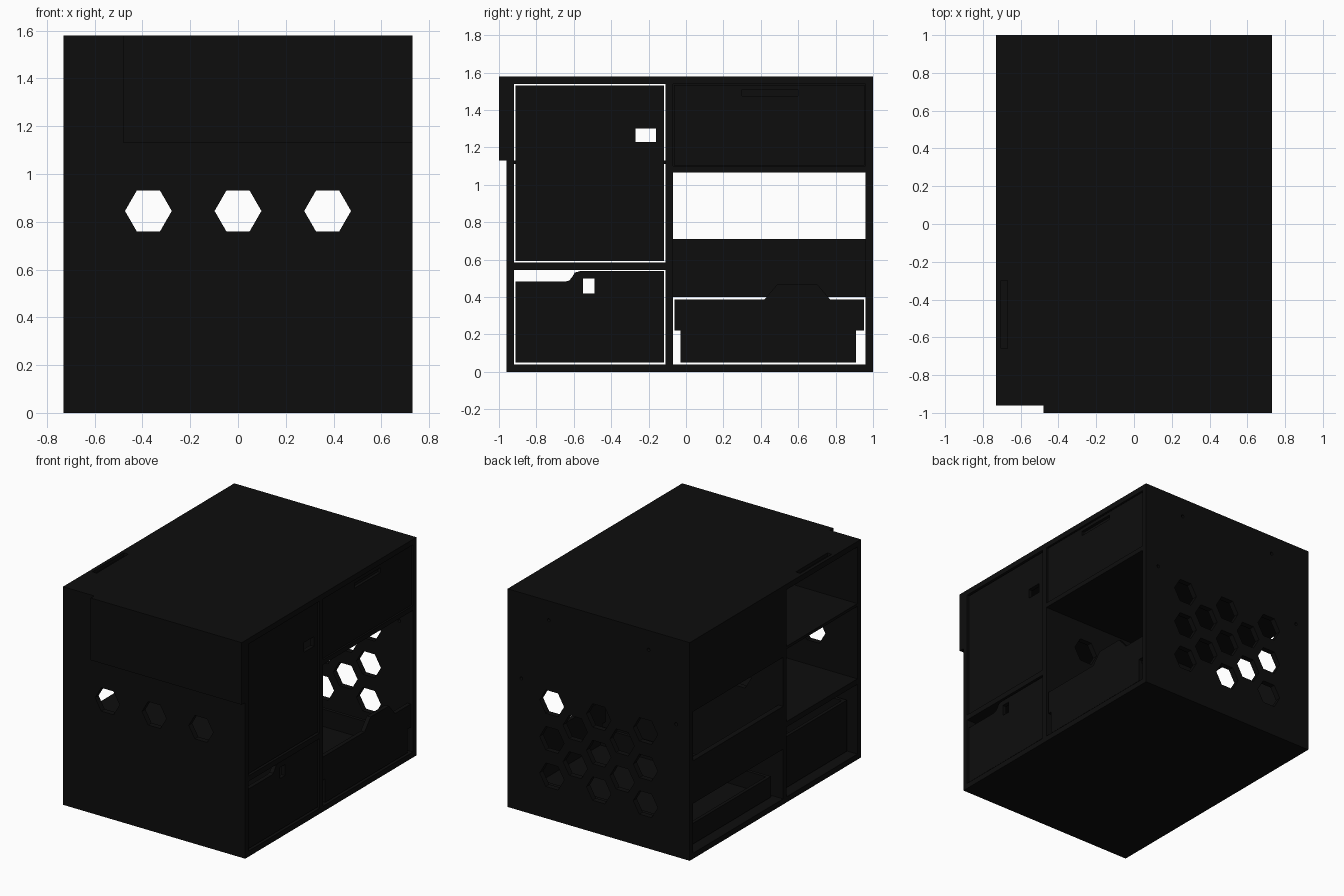
import bpy, bmesh, math
from mathutils import Vector

old = bpy.data.objects.get("Cube")
if old:
    bpy.data.objects.remove(old, do_unlink=True)

black = bpy.data.materials.new("matte black")
black.use_nodes = True
black.diffuse_color = (0.004, 0.004, 0.004, 1)
black.node_tree.nodes["Principled BSDF"].inputs["Base Color"].default_value = (0.004, 0.004, 0.004, 1)


def finish(name, bm):
    bmesh.ops.recalc_face_normals(bm, faces=bm.faces)
    mesh = bpy.data.meshes.new(name)
    bm.to_mesh(mesh)
    bm.free()
    mesh.materials.append(black)
    obj = bpy.data.objects.new(name, mesh)
    bpy.context.collection.objects.link(obj)
    return obj


def prism(bm, points, offset):
    face = bm.faces.new([bm.verts.new(p) for p in points])
    new = bmesh.ops.extrude_face_region(bm, geom=[face])["geom"]
    verts = [v for v in new if isinstance(v, bmesh.types.BMVert)]
    bmesh.ops.translate(bm, verts=verts, vec=Vector(offset))


def add_box(bm, x, y, z):
    prism(bm, [(x[0], y[0], z[0]), (x[1], y[0], z[0]), (x[1], y[1], z[0]), (x[0], y[1], z[0])],
          (0, 0, z[1] - z[0]))


def box(name, x, y, z):
    bm = bmesh.new()
    add_box(bm, x, y, z)
    return finish(name, bm)


def side_plate(name, profile, x0, x1):
    bm = bmesh.new()
    prism(bm, [(x0, y, z) for y, z in profile], (x1 - x0, 0, 0))
    return finish(name, bm)


def polygon_holes(name, centres, radius, sides, y0, y1):
    bm = bmesh.new()
    for cx, cz in centres:
        ring = [math.tau * i / sides for i in range(sides)]
        prism(bm, [(cx + radius * math.cos(a), y0, cz + radius * math.sin(a)) for a in ring],
              (0, y1 - y0, 0))
    return finish(name, bm)


def cut(obj, cutter):
    mod = obj.modifiers.new("cut", 'BOOLEAN')
    mod.operation = 'DIFFERENCE'
    mod.solver = 'EXACT'
    mod.object = cutter
    cutter.hide_render = True
    cutter.hide_viewport = True
    cutter.hide_set(True)


W, T = 0.73, 0.04
FRONT, BACK, TOP = -0.96, 1.0, 1.58
MID = (-0.11, -0.07)
full = (-W, W)
inner_front = (FRONT + T, MID[0])
inner_back = (MID[1], BACK - T)
inner_z = (T, TOP - T)

# Outer case
box("bottom_panel", full, (FRONT, BACK), (0, T))
top_panel = box("top_panel", full, (FRONT, BACK), (TOP - T, TOP))
front_wall = box("front_wall", full, (FRONT, FRONT + T), inner_z)
back_wall = box("back_wall", full, (BACK - T, BACK), inner_z)
middle_wall = box("middle_wall", full, MID, inner_z)
box("front_top_plate", (-0.48, W), (-1.0, FRONT), (1.13, TOP))
cut(top_panel, box("top_grip_cutter", (-0.705, -0.67), (-0.66, -0.3), (TOP - 0.025, TOP + 0.02)))

# Hexagonal ventilation
row = [(x, 0.845) for x in (-0.375, 0, 0.375)]
comb = [(x, z) for x in (-0.375, 0, 0.375) for z in (0.845, 0.58, 0.315)]
comb += [(x, z) for x in (-0.188, 0.188) for z in (0.712, 0.447)]
cut(front_wall, polygon_holes("front_vent_cutter", row, 0.098, 6, FRONT - 0.02, FRONT + 0.06))
cut(middle_wall, polygon_holes("middle_vent_cutter", row, 0.098, 6, MID[0] - 0.02, MID[1] + 0.02))
cut(back_wall, polygon_holes("back_vent_cutter", comb, 0.098, 6, BACK - 0.06, BACK + 0.02))

# Screw holes in the back
screws = [(s * x, z) for s in (-1, 1) for x, z in ((0.4, 1.44), (0.62, 0.96))]
cut(back_wall, polygon_holes("screw_cutter", screws, 0.012, 12, BACK - 0.06, BACK + 0.02))

# Shelves and fixed panels
box("front_divider", full, inner_front, (0.545, 0.585))
box("front_upper_shelf", (-W, 0.69), inner_front, (1.11, 1.13))
box("rear_upper_shelf", full, inner_back, (1.065, 1.1))
box("left_open_upper_panel", (-W, -W + T), inner_back, (1.1, TOP - T))
box("left_open_lower_panel", (-W, -W + T), inner_back, (0.4, 0.71))

# Door with a latch hole
door = box("door", (0.69, 0.72), (-0.912, -0.118), (0.593, 1.532))
cut(door, box("latch_cutter", (0.6, 0.8), (-0.27, -0.16), (1.23, 1.3)))

# Front lower drawer with a stepped finger cutaway
step = [(-0.912, 0.05), (-0.118, 0.05), (-0.118, 0.538), (-0.57, 0.538), (-0.595, 0.53),
        (-0.61, 0.505), (-0.625, 0.488), (-0.65, 0.482), (-0.912, 0.482)]
drawer_face = side_plate("front_drawer_face", step, 0.69, 0.72)
cut(drawer_face, box("drawer_slot_cutter", (0.6, 0.8), (-0.55, -0.49), (0.42, 0.5)))

# Rear lower drawer with a raised grip
grip = [(-0.03, 0.05), (0.91, 0.05), (0.91, 0.22), (0.952, 0.22), (0.952, 0.388), (0.77, 0.388),
        (0.7, 0.47), (0.49, 0.47), (0.42, 0.388), (-0.062, 0.388), (-0.062, 0.22), (-0.03, 0.22)]
side_plate("rear_drawer_face", grip, 0.69, 0.72)

# Rear upper drawer with a grip slot
upper_face = box("upper_drawer_face", (0.69, 0.722), (-0.064, 0.954), (1.104, 1.534))
cut(upper_face, box("upper_grip_cutter", (0.7, 0.8), (0.3, 0.6), (1.475, 1.51)))


# Drawer trays
def tray(name, y, z):
    t = 0.025
    bm = bmesh.new()
    add_box(bm, (-0.66, 0.69), y, (z[0], z[0] + t))
    for y0 in (y[0], y[1] - t):
        add_box(bm, (-0.66, 0.69), (y0, y0 + t), (z[0] + t, z[1]))
    add_box(bm, (-0.66, -0.66 + t), (y[0] + t, y[1] - t), (z[0] + t, z[1]))
    return finish(name, bm)


tray("front_drawer_tray", (-0.9, -0.13), (0.05, 0.42))
tray("rear_drawer_tray", (-0.03, 0.91), (0.05, 0.2))
tray("upper_drawer_tray", (-0.05, 0.94), (1.11, 1.45))
